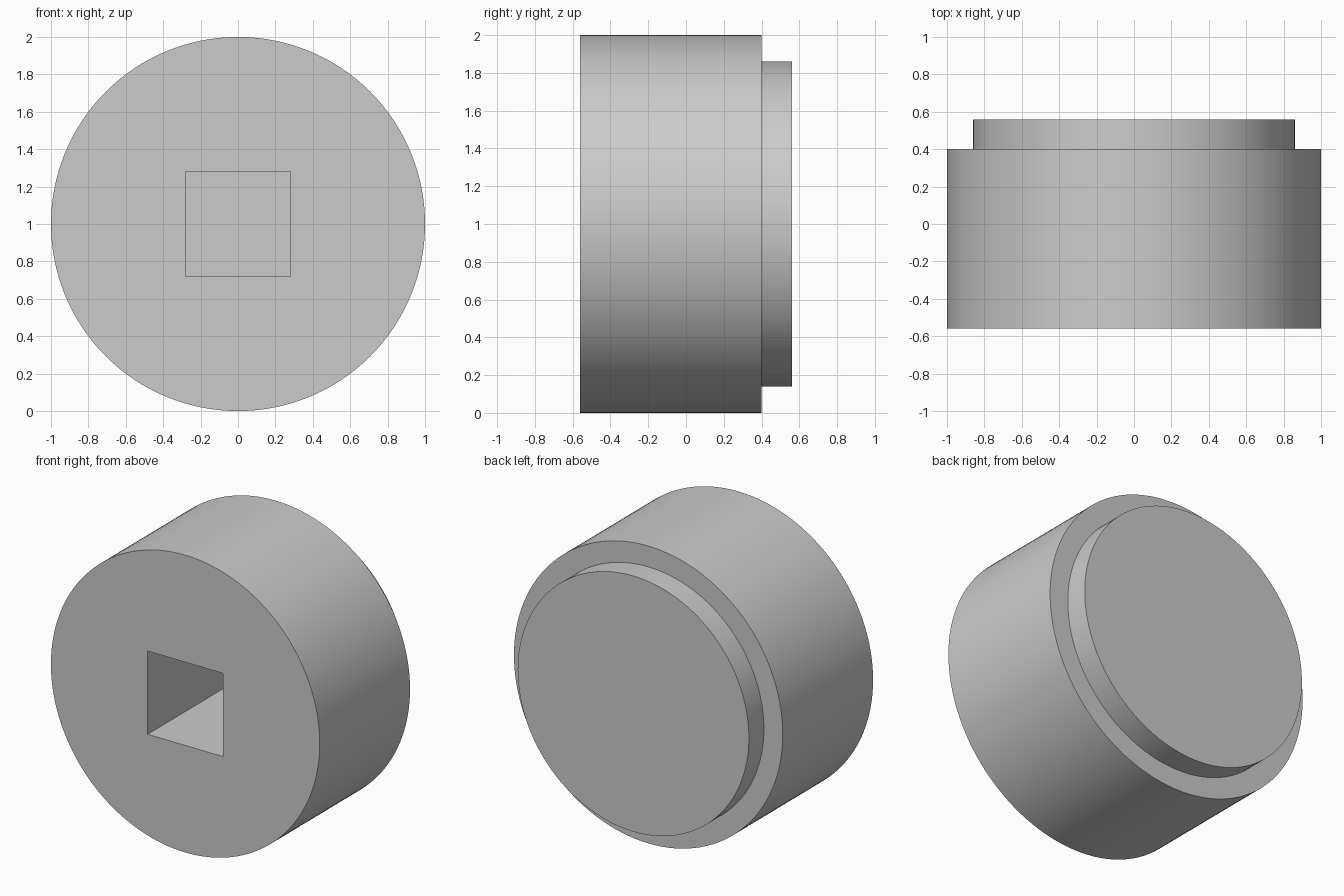
import bpy
import math

if "Cube" in bpy.data.objects:
    bpy.data.objects.remove(bpy.data.objects["Cube"], do_unlink=True)

grey = bpy.data.materials.new("plain_grey")
grey.use_nodes = True
grey.diffuse_color = (0.6, 0.6, 0.6, 1)
grey.node_tree.nodes["Principled BSDF"].inputs["Base Color"].default_value = (0.6, 0.6, 0.6, 1)

FRONT, STEP, BACK = -0.56, 0.40, 0.56


def disc(name, radius, y0, y1):
    """Cylinder lying along y, centred at height 1."""
    bpy.ops.mesh.primitive_cylinder_add(
        vertices=128, radius=radius, depth=y1 - y0,
        location=(0, (y0 + y1) / 2, 1), rotation=(math.pi / 2, 0, 0))
    obj = bpy.context.object
    obj.name = name
    obj.data.materials.append(grey)
    return obj


def boolean(target, other, operation):
    mod = target.modifiers.new(operation.title(), "BOOLEAN")
    mod.operation = operation
    mod.solver = "EXACT"
    mod.object = other
    bpy.context.view_layer.objects.active = target
    bpy.ops.object.modifier_apply(modifier=mod.name)
    bpy.data.objects.remove(other, do_unlink=True)


# Main drum with the narrower rear step joined on
body = disc("drum_body", 1.0, FRONT, STEP)
boolean(body, disc("rear_step", 0.86, STEP - 0.1, BACK), "UNION")

# Deep square socket in the front face
socket_end = STEP
bpy.ops.mesh.primitive_cube_add(size=1, location=(0, (FRONT - 0.2 + socket_end) / 2, 1))
cutter = bpy.context.object
cutter.name = "socket_cutter"
cutter.scale = (0.56, socket_end - FRONT + 0.2, 0.56)
cutter.hide_render = True
cutter.data.materials.append(grey)
bpy.context.view_layer.update()
boolean(body, cutter, "DIFFERENCE")

# Smooth round walls, crisp rims
bpy.ops.object.select_all(action="DESELECT")
body.select_set(True)
bpy.context.view_layer.objects.active = body
bpy.ops.object.shade_smooth_by_angle(angle=math.radians(30))
